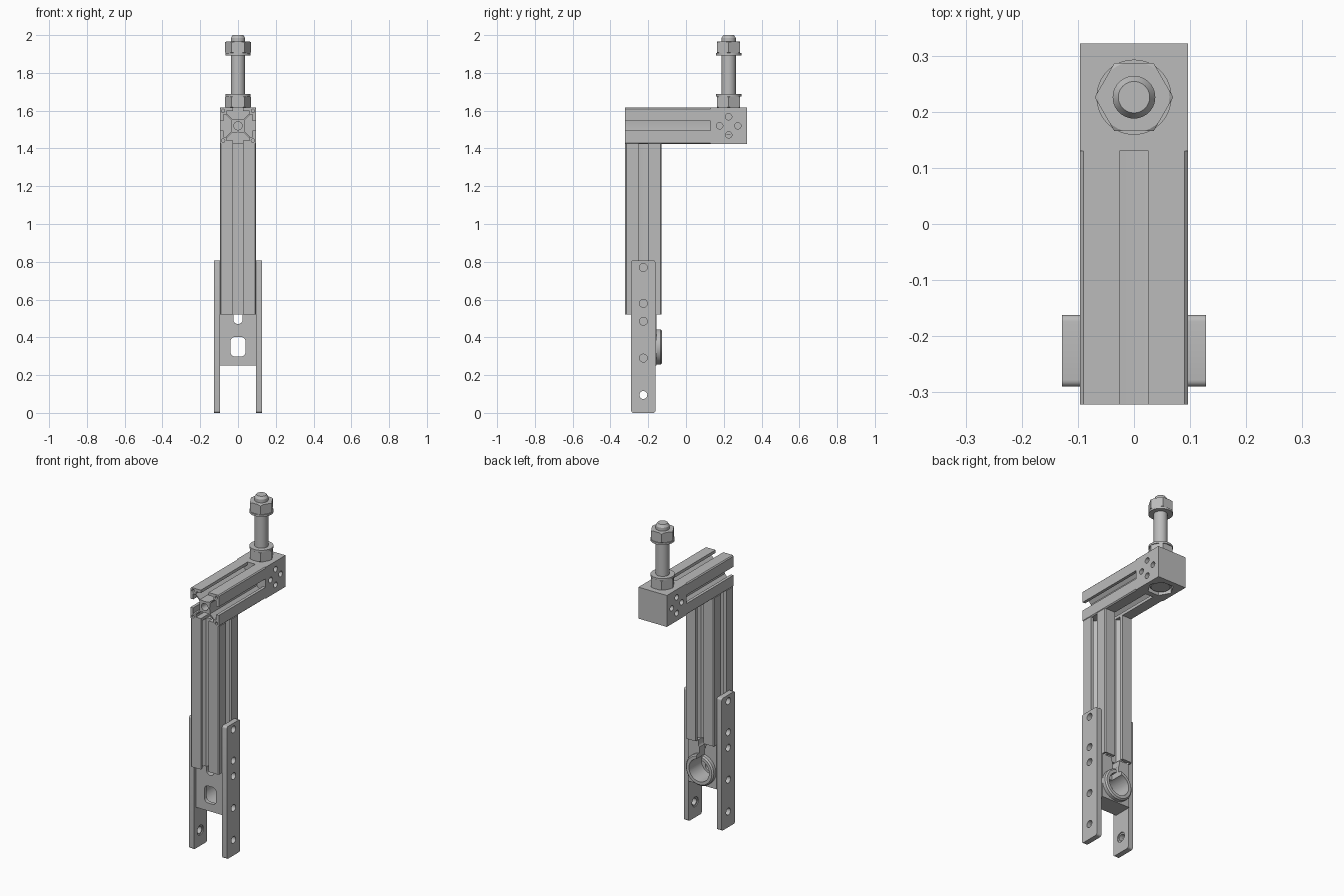
import bpy, bmesh, math
from math import pi, cos, sin
from mathutils import Matrix

if "Cube" in bpy.data.objects:
    bpy.data.objects.remove(bpy.data.objects["Cube"])

steel = bpy.data.materials.new("grey_metal")
steel.diffuse_color = (0.5, 0.5, 0.5, 1)
steel.use_nodes = True
steel.node_tree.nodes["Principled BSDF"].inputs["Base Color"].default_value = steel.diffuse_color

ALONG_Y = (pi / 2, 0, 0)         # outline in x,z
ALONG_X = (pi / 2, 0, pi / 2)    # outline in y,z


def circle(cx, cy, r, n=24, start=0.0):
    return [(cx + r * cos(start + 2 * pi * i / n), cy + r * sin(start + 2 * pi * i / n)) for i in range(n)]


def round_rect(x0, y0, x1, y1, r, n=5):
    pts = []
    for k, (cx, cy) in enumerate([(x1 - r, y1 - r), (x0 + r, y1 - r), (x0 + r, y0 + r), (x1 - r, y0 + r)]):
        pts += [(cx + r * cos(pi / 2 * (k + i / n)), cy + r * sin(pi / 2 * (k + i / n))) for i in range(n + 1)]
    return pts


def extrude(name, loops, depth, loc, rot=(0, 0, 0)):
    """Filled outline with holes, extruded evenly about loc."""
    cu = bpy.data.curves.new(name, 'CURVE')
    cu.dimensions, cu.fill_mode, cu.extrude = '2D', 'BOTH', depth / 2
    for pts in loops:
        sp = cu.splines.new('POLY')
        sp.points.add(len(pts) - 1)
        for p, (x, y) in zip(sp.points, pts):
            p.co = (x, y, 0, 1)
        sp.use_cyclic_u = True
    ob = bpy.data.objects.new(name, cu)
    bpy.context.collection.objects.link(ob)
    ob.location, ob.rotation_euler = loc, rot
    select(ob)
    bpy.ops.object.convert(target='MESH')
    ob = bpy.context.object
    ob.name = name
    bm = bmesh.new()
    bm.from_mesh(ob.data)
    bmesh.ops.remove_doubles(bm, verts=bm.verts, dist=1e-5)
    bmesh.ops.recalc_face_normals(bm, faces=bm.faces)
    bm.to_mesh(ob.data)
    bm.free()
    return finish(ob)


def select(ob):
    bpy.ops.object.select_all(action='DESELECT')
    ob.select_set(True)
    bpy.context.view_layer.objects.active = ob


def finish(ob):
    ob.data.materials.clear()
    ob.data.materials.append(steel)
    select(ob)
    bpy.ops.object.shade_smooth_by_angle(angle=math.radians(30))
    return ob


def lathe(name, profile, loc, rot=(0, 0, 0), n=40):
    """Closed turned solid from (radius, height) points, bottom to top."""
    bm = bmesh.new()
    rings = [[bm.verts.new((x, y, z)) for x, y in circle(0, 0, r, n)] for r, z in profile]
    for a, b in zip(rings, rings[1:]):
        for i in range(n):
            j = (i + 1) % n
            bm.faces.new((a[i], a[j], b[j], b[i]))
    bm.faces.new(rings[0][::-1])
    bm.faces.new(rings[-1])
    me = bpy.data.meshes.new(name)
    bm.to_mesh(me)
    bm.free()
    ob = bpy.data.objects.new(name, me)
    bpy.context.collection.objects.link(ob)
    ob.location, ob.rotation_euler = loc, rot
    return finish(ob)


def boolean(ob, tool, op='DIFFERENCE'):
    m = ob.modifiers.new("cut", 'BOOLEAN')
    m.operation, m.solver, m.object = op, 'EXACT', tool
    select(ob)
    bpy.ops.object.modifier_apply(modifier=m.name)
    bpy.data.objects.remove(tool)
    return finish(ob)


def cylinder_x(x, y, z, r, depth):
    return extrude("cutter", [circle(0, 0, r)], depth, (x, y, z), ALONG_X)


# slotted bar section: half of one side, mirrored and turned four times
W = 0.096
half = [(0.0, 0.034), (0.032, 0.037), (0.060, 0.064), (0.060, 0.078), (0.026, 0.078), (0.026, W), (0.090, W)]
side = [(-x, y) for x, y in reversed(half[1:])] + half
section = []
for k in range(4):
    c, s = cos(-k * pi / 2), sin(-k * pi / 2)
    section += [(c * x - s * y, s * x + c * y) for x, y in side]
bar_loops = [section, circle(0, 0, 0.022)]
for sx in (-1, 1):
    for sy in (-1, 1):
        bar_loops.append(circle(sx * 0.079, sy * 0.079, 0.009, 12))

YB, ZB, YP, YR = -0.226, 1.52, -0.226, 0.226
extrude("upright_bar", bar_loops, 0.905, (0, YB, 0.9725))
extrude("arm_bar", bar_loops, 0.452, (0, -0.096, ZB), ALONG_Y)

# end block on the arm, with side holes and a hex pocket underneath
block = extrude("end_block", [[(-W, -W), (W, -W), (W, W), (-W, W)]], 0.192, (0, 0.226, ZB))
for sx in (-1, 1):
    for dy, dz in ((-0.048, 0), (0.048, 0), (0, -0.048), (0, 0.048)):
        boolean(block, cylinder_x(sx * W, YR + dy, ZB + dz, 0.017, 0.09))
boolean(block, extrude("cutter", [circle(0, YR, 0.073, 6)], 0.09, (0, 0, 1.424)))

# threaded rod and its head sunk in the pocket
lathe("rod", [(0.038, 1.46), (0.038, 1.985), (0.028, 2.0)], (0, YR, 0))
lathe("rod_head", [(0.052, 1.434), (0.060, 1.442), (0.060, 1.475)], (0, YR, 0))


def nut(name, z, flange_up):
    body = extrude(name, [circle(0, 0, 0.07, 6)], 0.06, (0, YR, z + 0.03))
    cone = lathe("cutter", [(0.063, -0.03), (0.073, -0.024), (0.073, 0.024), (0.063, 0.03)], (0, YR, z + 0.03))
    boolean(body, cone, 'INTERSECT')
    f = z + 0.06 if flange_up else z - 0.012
    lathe(name + "_flange", [(0.067, f), (0.067, f + 0.012)], (0, YR, 0))


nut("lower_nut", 1.616, True)
nut("upper_nut", 1.905, False)

# side plates with five holes, recessed around the lowest one inside
for sx, label in ((-1, "left"), (1, "right")):
    loops = [round_rect(-0.064, 0.0, 0.064, 0.808, 0.012)]
    loops += [circle(0, z, 0.021) for z in (0.77, 0.58, 0.485, 0.29, 0.095)]
    plate = extrude(label + "_side_plate", loops, 0.032, (sx * 0.112, YP, 0), ALONG_X)
    boolean(plate, cylinder_x(sx * W, YP, 0.095, 0.03, 0.012))

# clamp block between the plates
Y0, Y1, ZC = -0.268, -0.155, 0.35
outline = [(-W, 0.25), (W, 0.25), (W, 0.52), (0.025, 0.52)]
outline += [(0.025 * cos(a), 0.495 + 0.025 * sin(a)) for a in [-pi * i / 12 for i in range(13)]]
outline += [(-0.025, 0.52), (-W, 0.52)]
clamp = extrude("clamp_block", [outline, round_rect(-0.04, 0.298, 0.04, 0.402, 0.025)],
                Y1 - Y0, (0, (Y0 + Y1) / 2, 0), ALONG_Y)
boolean(clamp, lathe("cutter", [(0.068, -0.15), (0.068, 0.245)], (0, 0, ZC), ALONG_Y))
boolean(clamp, extrude("cutter", [[(-0.018, 0.36), (0.018, 0.36), (0.018, 0.6), (-0.018, 0.6)]],
                       0.2, (0, -0.11, 0), ALONG_Y))

# split collar standing out of the clamp's back
collar = lathe("clamp_collar", [(0.086, 0.126), (0.094, 0.134), (0.094, 0.157)], (0, 0, ZC), ALONG_Y)
boolean(collar, lathe("cutter", [(0.068, 0.1), (0.068, 0.2)], (0, 0, ZC), ALONG_Y))
boolean(collar, extrude("cutter", [[(-0.018, 0.36), (0.018, 0.36), (0.018, 0.6), (-0.018, 0.6)]],
                        0.2, (0, -0.11, 0), ALONG_Y))
